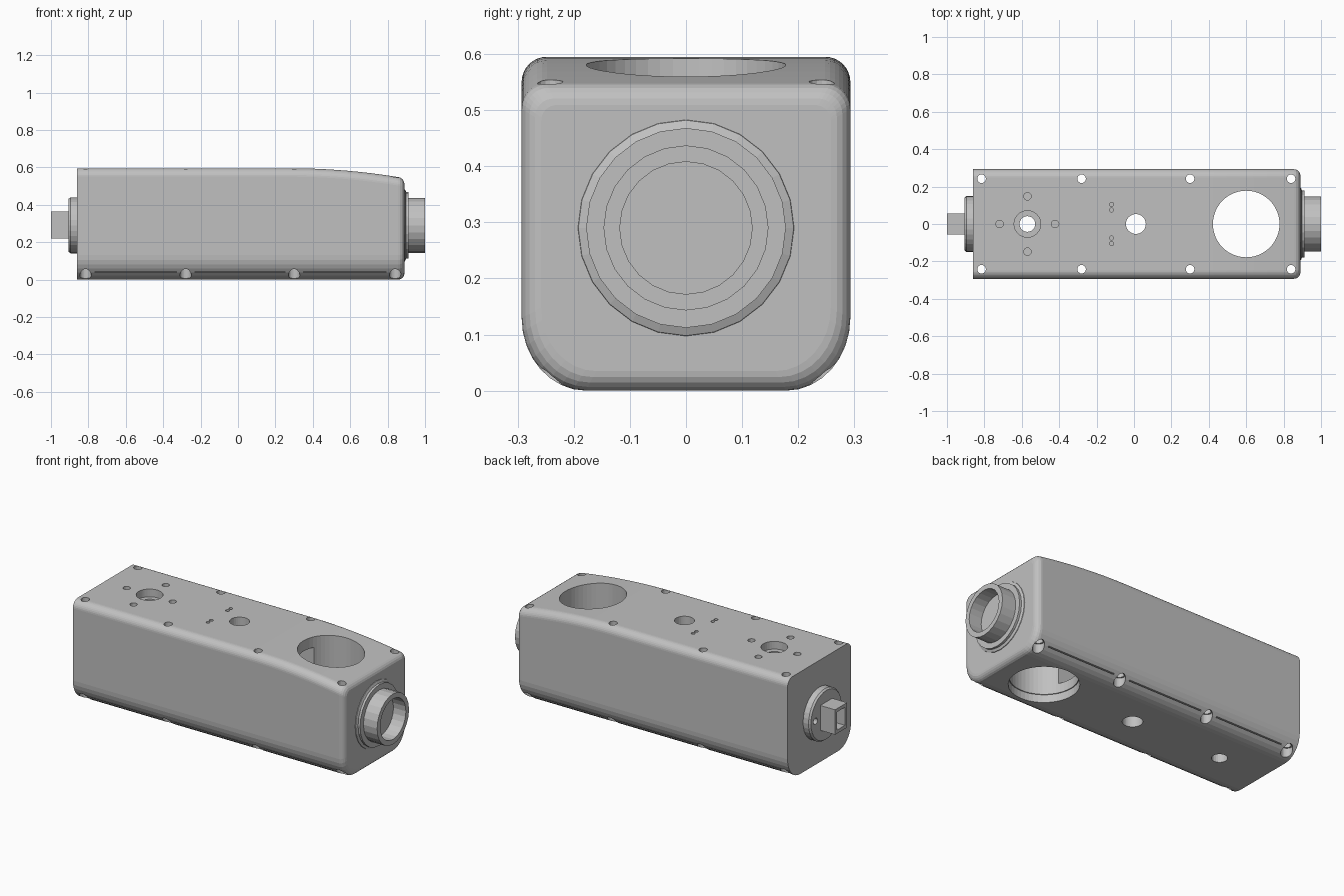
import bpy, bmesh, math
from mathutils import Matrix, Vector

cube = bpy.data.objects.get("Cube")
if cube:
    bpy.data.objects.remove(cube, do_unlink=True)

grey = bpy.data.materials.new("machined grey")
grey.use_nodes = True
colour = (0.53, 0.53, 0.53, 1)
grey.diffuse_color = colour
grey.node_tree.nodes["Principled BSDF"].inputs["Base Color"].default_value = colour

MID = 0.29          # height of the shaft axis
BOLTS_X = (-0.815, -0.28, 0.30, 0.84)
BOLT_Y = 0.242


def finish(name, bm):
    bmesh.ops.recalc_face_normals(bm, faces=bm.faces)
    mesh = bpy.data.meshes.new(name)
    bm.to_mesh(mesh)
    bm.free()
    mesh.materials.append(grey)
    ob = bpy.data.objects.new(name, mesh)
    bpy.context.scene.collection.objects.link(ob)
    return ob


def loft(name, rings):
    """Skin a row of equal-length rings and cap both ends."""
    bm = bmesh.new()
    rows = [[bm.verts.new(p) for p in ring] for ring in rings]
    n = len(rows[0])
    for a, b in zip(rows, rows[1:]):
        for i in range(n):
            j = (i + 1) % n
            bm.faces.new((a[i], a[j], b[j], b[i]))
    bm.faces.new(rows[0])
    bm.faces.new(rows[-1])
    return finish(name, bm)


def lathe_x(name, profile, sides=24):
    """Turn (x, radius) points about the shaft axis."""
    turns = [math.tau * i / sides for i in range(sides)]
    return loft(name, [[(x, r * math.sin(t), MID + r * math.cos(t)) for t in turns]
                       for x, r in profile])


def drill(x, y, z0, z1, r, sides=24):
    bm = bmesh.new()
    bmesh.ops.create_cone(bm, cap_ends=True, segments=sides, radius1=r, radius2=r, depth=z1 - z0,
                          matrix=Matrix.Translation((x, y, (z0 + z1) / 2)))
    return finish("drill_cutter", bm)


def block(name, low, high):
    bm = bmesh.new()
    low, high = Vector(low), Vector(high)
    bmesh.ops.create_cube(bm, size=1, matrix=Matrix.Translation((low + high) / 2)
                          @ Matrix.Diagonal((*(high - low), 1)))
    return finish(name, bm)


def cut(ob, cutters):
    """Subtract every cutter, keep the result and drop the cutters."""
    for c in cutters:
        c.hide_render = True
        mod = ob.modifiers.new("cut", "BOOLEAN")
        mod.operation, mod.solver, mod.object = "DIFFERENCE", "EXACT", c
    graph = bpy.context.evaluated_depsgraph_get()
    mesh = bpy.data.meshes.new_from_object(ob.evaluated_get(graph))
    ob.modifiers.clear()
    ob.data = mesh
    for c in cutters:
        bpy.data.objects.remove(c, do_unlink=True)


def section(x, top, inset):
    """Box section: tight upper corners, generous lower corners."""
    half, base, top = 0.293 - inset, inset, top - inset
    pts = []
    for quarter, (sy, sz) in enumerate(((1, 1), (-1, 1), (-1, -1), (1, -1))):
        ry, rz = (0.045, 0.045) if sz > 0 else (0.115, 0.13)
        ry, rz = ry - inset / 2, rz - inset / 2
        cy, cz = sy * (half - ry), (top - rz if sz > 0 else base + rz)
        for k in range(9):
            t = math.pi / 2 * (quarter + k / 8)
            pts.append((x, cy + ry * math.cos(t), cz + rz * math.sin(t)))
    return pts


# Housing: straight run, drooping nose and a rounded end
stations = [(-0.86, 0.595, 0)]
for k in range(9):
    u = k / 8
    stations.append((0.28 + 0.575 * u, 0.595 - 0.047 * u ** 2, 0))
for k in range(1, 6):
    a = math.pi / 2 * k / 5
    stations.append((0.855 + 0.035 * math.sin(a), 0.548 - 0.004 * k / 5,
                     0.035 * (1 - math.cos(a))))
housing = loft("housing", [section(*s) for s in stations])

# Vertical bores, with a counterbore and a side channel into the large one
cutters = [
    drill(-0.57, 0, -0.1, 0.7, 0.042),
    drill(-0.57, 0, 0.55, 0.7, 0.071, 32),
    drill(0.01, 0, -0.1, 0.7, 0.053, 32),
    drill(0.60, 0, -0.1, 0.7, 0.178, 48),
    drill(0.60, 0, -0.1, 0.045, 0.183, 48),
    block("channel_cutter", (0.2, -0.075, 0.1), (0.5, 0.075, 0.53)),
]
# Pits around the counterbore and paired pin holes
for dx, dy in ((1, 0), (-1, 0), (0, 1), (0, -1)):
    cutters.append(drill(-0.57 + 0.148 * dx, 0.148 * dy, 0.55, 0.7, 0.02, 16))
for y in (-0.105, -0.075, 0.075, 0.105):
    cutters.append(drill(-0.12, y, 0.56, 0.7, 0.011, 12))
# Corner bolt holes, lower scallops and the seam slots between them
for side in (-1, 1):
    for x in BOLTS_X:
        cutters.append(drill(x, side * BOLT_Y, -0.1, 0.7, 0.023, 16))
        cutters.append(drill(x, side * BOLT_Y, -0.1, 0.06, 0.031))
    ys = sorted((side * 0.249, side * 0.3))
    for x0, x1 in zip(BOLTS_X, BOLTS_X[1:]):
        cutters.append(block("seam_cutter", (x0 + 0.05, ys[0], 0.037), (x1 - 0.05, ys[1], 0.042)))
cut(housing, cutters)

# Outlet collar and tube with a shallow bore
lathe_x("outlet_collar", [(0.88, 0.195), (0.893, 0.192), (0.899, 0.178), (0.912, 0.178)])
lathe_x("outlet_tube", [(0.905, 0.147), (1.0, 0.147), (1.0, 0.118), (0.92, 0.118)])

# Drive flange with two screw holes
flange = lathe_x("drive_flange", [(-0.85, 0.15), (-0.895, 0.15), (-0.905, 0.142)], 32)
cut(flange, [lathe_x("screw_cutter", [(-0.95, 0.018), (-0.875, 0.018)], 16)])
for side in (-1, 1):
    hole = lathe_x("screw_cutter", [(-0.95, 0.018), (-0.875, 0.018)], 16)
    hole.data.transform(Matrix.Translation((0, side * 0.1, 0)))
    cut(flange, [hole])

# Hollow rectangular drive shaft
shaft = block("drive_shaft", (-1.0, -0.055, 0.22), (-0.87, 0.055, 0.365))
cut(shaft, [block("socket_cutter", (-1.1, -0.036, 0.24), (-0.93, 0.036, 0.345))])
